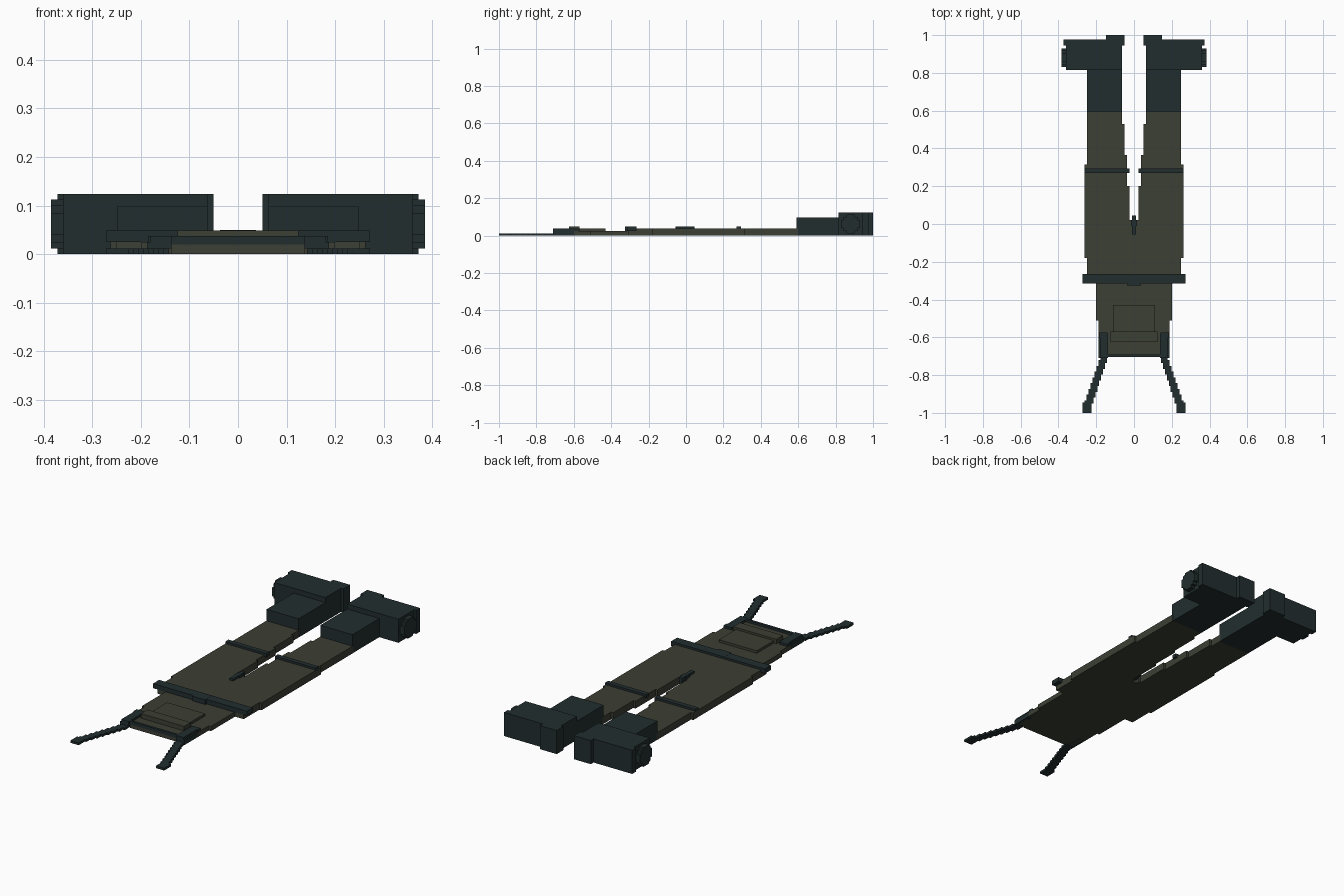
import bpy, bmesh

if "Cube" in bpy.data.objects:
    bpy.data.objects.remove(bpy.data.objects["Cube"])


def material(name, rgb):
    m = bpy.data.materials.new(name)
    m.diffuse_color = (*rgb, 1)
    m.use_nodes = True
    m.node_tree.nodes["Principled BSDF"].inputs["Base Color"].default_value = m.diffuse_color
    return m


OLIVE = material("olive cloth", (0.045, 0.050, 0.034))
DARK = material("dark rubber", (0.016, 0.027, 0.028))


def finish(name, bm, mat):
    bmesh.ops.recalc_face_normals(bm, faces=bm.faces)
    me = bpy.data.meshes.new(name)
    bm.to_mesh(me)
    bm.free()
    me.materials.append(mat)
    ob = bpy.data.objects.new(name, me)
    bpy.context.collection.objects.link(ob)
    return ob


def boxes(name, mat, spans, mirror=False):
    """One object from boxes given as (x0, x1, y0, y1, z0, z1)."""
    bm = bmesh.new()
    for x0, x1, y0, y1, z0, z1 in spans:
        for s in ((1, -1) if mirror else (1,)):
            vs = bmesh.ops.create_cube(bm, size=1)["verts"]
            for v in vs:
                v.co.x = s * ((x0 + x1) / 2 + v.co.x * (x1 - x0))
                v.co.y = (y0 + y1) / 2 + v.co.y * (y1 - y0)
                v.co.z = (z0 + z1) / 2 + v.co.z * (z1 - z0)
    return finish(name, bm, mat)


def slab(name, mat, half, height):
    """Extrude a right-hand outline, mirrored in x, up from the ground."""
    pts = half + [(-x, y) for x, y in reversed(half)]
    bm = bmesh.new()
    face = bm.faces.new([bm.verts.new((x, y, 0)) for x, y in pts])
    ext = bmesh.ops.extrude_face_region(bm, geom=[face])["geom"]
    for v in ext:
        if isinstance(v, bmesh.types.BMVert):
            v.co.z = height
    return finish(name, bm, mat)


# Trousers: stepped outline with the slit between the legs
slab("trousers", OLIVE, [
    (0.25, -0.31), (0.25, -0.18), (0.262, -0.18), (0.262, 0.315), (0.25, 0.315),
    (0.25, 0.60), (0.063, 0.60), (0.063, 0.53), (0.05, 0.53), (0.05, 0.365),
    (0.037, 0.365), (0.037, 0.20), (0.025, 0.20), (0.025, 0.02), (0.012, 0.02),
    (0.012, 0.0)], 0.038)

# Bib, chest pocket and flap
slab("bib", OLIVE, [(0.137, -0.70), (0.137, -0.685), (0.175, -0.685), (0.175, -0.60),
                    (0.187, -0.60), (0.187, -0.51), (0.20, -0.51), (0.20, -0.30)], 0.025)
boxes("chest_pocket", OLIVE, [(-0.11, 0.11, -0.62, -0.43, 0.02, 0.038)])
boxes("pocket_flap", OLIVE, [(-0.125, 0.125, -0.625, -0.57, 0.02, 0.049)])
boxes("bib_hem", DARK, [(-0.14, 0.14, -0.703, -0.69, 0.02, 0.037)])

# Belt and its buckle, knee bands, crotch seam
boxes("belt", DARK, [(-0.272, 0.272, -0.315, -0.265, 0.025, 0.049),
                     (-0.037, 0.037, -0.325, -0.265, 0.025, 0.0495)])
boxes("knee_band", DARK, [(0.025, 0.262, 0.27, 0.295, 0.03, 0.049)], True)
boxes("crotch_seam", DARK, [(-0.017, 0.017, -0.01, 0.02, 0.02, 0.047),
                            (-0.01, 0.01, -0.055, 0.045, 0.025, 0.049)])

# Shoulder straps: fastener on the bib, then a stepped run out to the pad
boxes("strap_fastener", DARK, [(0.14, 0.185, -0.60, -0.575, 0.012, 0.037),
                               (0.137, 0.18, -0.71, -0.58, 0.012, 0.037)], True)
steps = 9
run = []
for i in range(steps):
    x = 0.142 + 0.0105 * i
    y = -0.69 - 0.0305 * i
    run.append((x, x + 0.036, y - 0.046, y, 0, 0.012))
run.append((0.224, 0.272, -1.0, -0.945, 0, 0.012))
run.append((0.145, 0.187, -0.71, -0.60, 0, 0.025))
boxes("shoulder_strap", DARK, run, True)

# Boots: shaft, foot, sole and heel
boxes("boot_shaft", DARK, [(0.063, 0.249, 0.592, 0.83, 0, 0.098)], True)
boxes("boot_foot", DARK, [(0.063, 0.36, 0.815, 0.96, 0, 0.124)], True)
boxes("boot_sole", DARK, [(0.05, 0.372, 0.945, 0.977, 0, 0.124)], True)
boxes("boot_heel", DARK, [(0.05, 0.148, 0.96, 1.0, 0, 0.124)], True)

# Rounded toe cap: crossed blocks making a stepped disc
boxes("toe_cap", DARK, [(0.32, 0.385, 0.88 - a, 0.88 + a, 0.062 - b, 0.062 + b)
                        for a, b in ((0.05, 0.022), (0.038, 0.038), (0.022, 0.05))], True)
